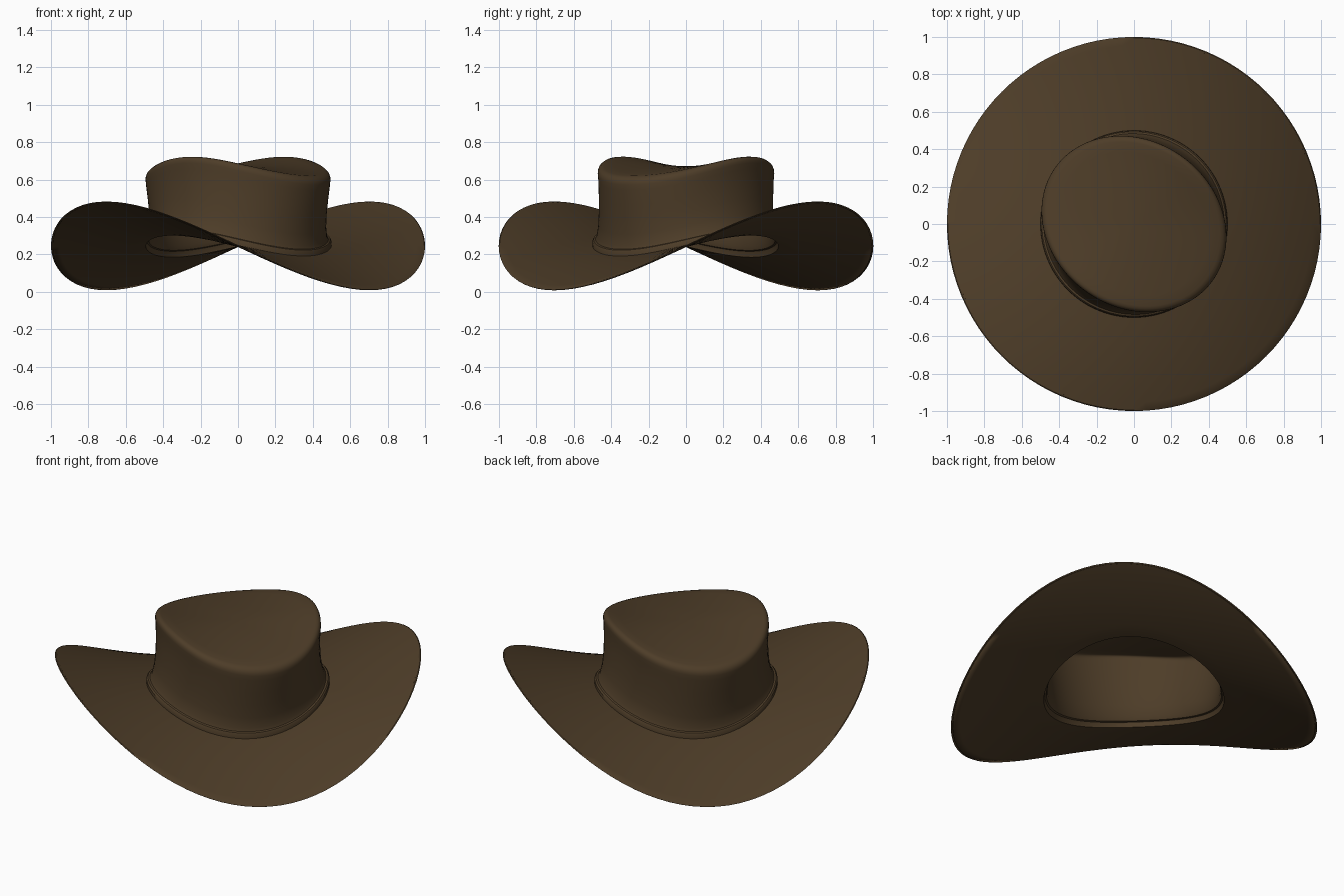
import bpy, bmesh, math

if "Cube" in bpy.data.objects:
    bpy.data.objects.remove(bpy.data.objects["Cube"])

N = 96
felt = bpy.data.materials.new("brown_felt")
felt.diffuse_color = (0.075, 0.046, 0.021, 1)
felt.use_nodes = True
felt.node_tree.nodes["Principled BSDF"].inputs["Base Color"].default_value = felt.diffuse_color


def point(r, z, t, a):
    """Ring point: t blends from round saddle (brim) to skewed oval (crown top)."""
    axis = math.radians(45 + 9 * t)
    d = a - axis
    oval = 1 / math.hypot(math.cos(d) / 0.89, math.sin(d) / 1.04)
    rr = r * (1 + t * (oval - 1))
    return rr * math.cos(a), rr * math.sin(a), z + 0.235 * r * r * math.cos(2 * d)


def surface(name, rings, cap=None, thickness=0.01):
    bm = bmesh.new()
    loops = [[bm.verts.new(point(r, z, t, 2 * math.pi * i / N)) for i in range(N)]
             for r, z, t in rings]
    for lo, hi in zip(loops, loops[1:]):
        for i in range(N):
            j = (i + 1) % N
            bm.faces.new((lo[i], lo[j], hi[j], hi[i]))
    if cap is not None:
        centre = bm.verts.new((0, 0, cap))
        for i in range(N):
            bm.faces.new((loops[-1][i], loops[-1][(i + 1) % N], centre))
    me = bpy.data.meshes.new(name)
    bm.to_mesh(me)
    bm.free()
    ob = bpy.data.objects.new(name, me)
    bpy.context.collection.objects.link(ob)
    me.materials.append(felt)
    mod = ob.modifiers.new("thickness", "SOLIDIFY")
    mod.thickness = thickness
    mod.offset = -1
    bpy.context.view_layer.objects.active = ob
    ob.select_set(True)
    bpy.ops.object.shade_smooth_by_angle(angle=math.radians(35))
    ob.select_set(False)


BASE = 0.248
# One continuous felt shell: brim, base fold, crown wall, rounded edge, top
brim = [(0.995, BASE - 0.007, 0), (1.0, BASE - 0.002, 0), (0.995, BASE + 0.002, 0)]
brim += [(0.995 - 0.495 * k / 12, BASE + 0.002, 0) for k in range(1, 13)]
fold = [(0.499, BASE + 0.022, 0), (0.494, BASE + 0.032, 0.05), (0.485, BASE + 0.035, 0.08)]
wall = [(0.479, 0.30, 0.15), (0.477, 0.36, 0.4), (0.481, 0.44, 0.65),
        (0.488, 0.52, 0.85), (0.496, 0.60, 1), (0.499, 0.63, 1)]
edge = [(0.498, 0.645, 1), (0.492, 0.658, 1), (0.481, 0.667, 1), (0.465, 0.671, 1)]
top = [(0.465 * (1 - k / 8), 0.671, 1) for k in range(1, 8)]
surface("hat_shell", brim + fold + wall + edge + top, cap=0.671)
